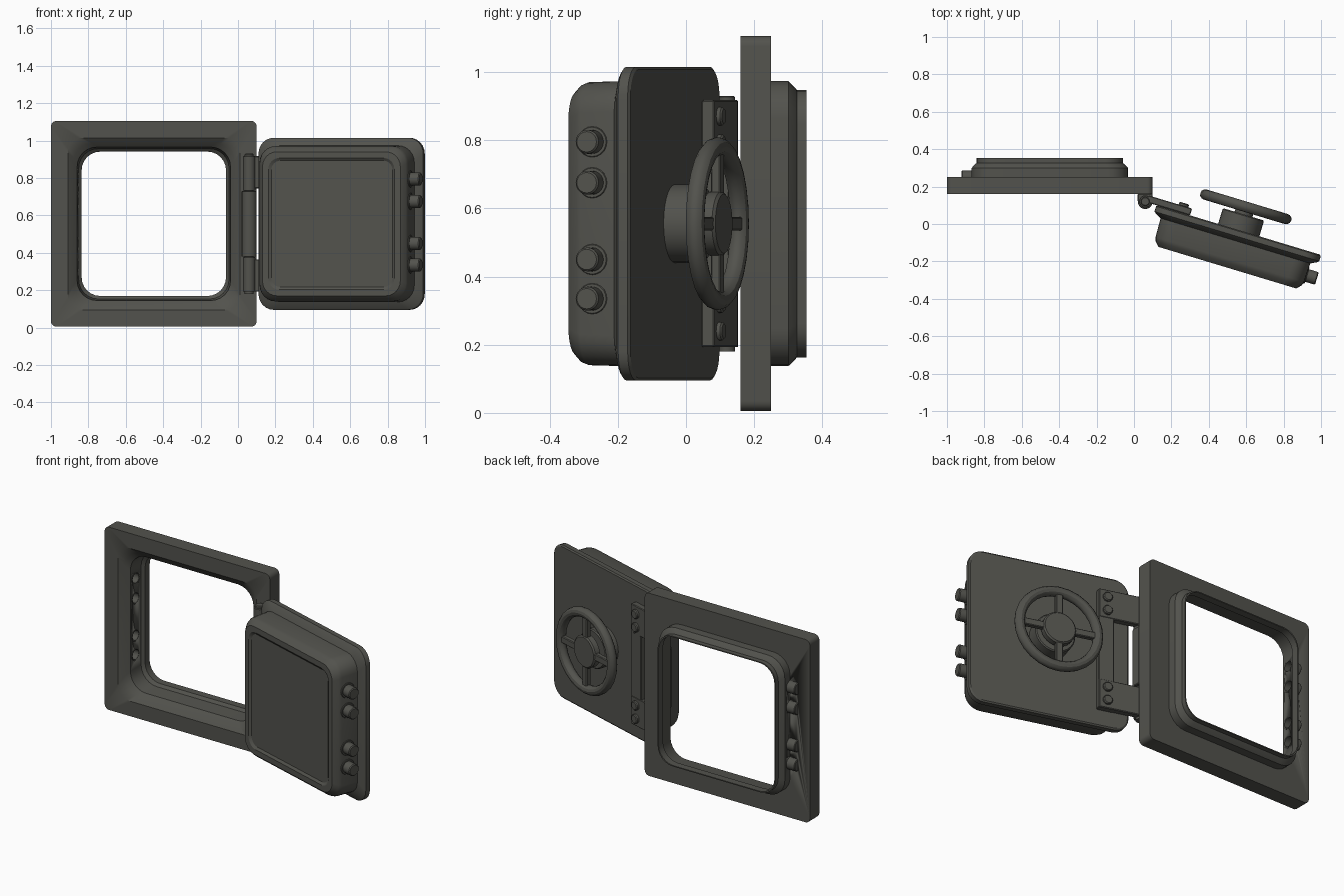
import bpy, bmesh, math
from mathutils import Matrix, Vector

cube = bpy.data.objects.get("Cube")
if cube:
    bpy.data.objects.remove(cube, do_unlink=True)

mat = bpy.data.materials.new("dark olive steel")
mat.use_nodes = True
colour = (0.085, 0.085, 0.074, 1)
mat.diffuse_color = colour
mat.node_tree.nodes["Principled BSDF"].inputs["Base Color"].default_value = colour

MID_Z = 0.555
FRAME = Matrix.Translation((-0.45, 0, MID_Z))
# Swung-open door: local x along the door, local y out of its back
DOOR = Matrix.Translation((0.56, -0.0325, MID_Z)) @ Matrix.Rotation(math.radians(-16.8), 4, "Z")
BOLT_HEIGHTS = [z - MID_Z for z in (0.335, 0.45, 0.675, 0.795)]


def finish(name, bm, place, smooth=30):
    bmesh.ops.recalc_face_normals(bm, faces=bm.faces)
    mesh = bpy.data.meshes.new(name)
    bm.to_mesh(mesh)
    bm.free()
    mesh.transform(place)
    mesh.materials.append(mat)
    obj = bpy.data.objects.new(name, mesh)
    bpy.context.collection.objects.link(obj)
    if smooth:
        bpy.ops.object.select_all(action="DESELECT")
        obj.select_set(True)
        bpy.context.view_layer.objects.active = obj
        bpy.ops.object.shade_smooth_by_angle(angle=math.radians(smooth))
    return obj


def rounded_square(half, radius, y, steps=6):
    pts = []
    c = half - radius
    for q, (sx, sz) in enumerate([(1, 1), (-1, 1), (-1, -1), (1, -1)]):
        for i in range(steps + 1):
            a = math.pi / 2 * (q + i / steps)
            pts.append((sx * c + radius * math.cos(a), y, sz * c + radius * math.sin(a)))
    return pts


def loft(name, profile, place, closed):
    """Skin rounded squares given as (half size, corner radius, y)."""
    bm = bmesh.new()
    rings = [[bm.verts.new(p) for p in rounded_square(*row)] for row in profile]
    pairs = list(zip(rings, rings[1:]))
    if closed:
        pairs.append((rings[-1], rings[0]))
    else:
        bm.faces.new(rings[0])
        bm.faces.new(rings[-1])
    for a, b in pairs:
        for i in range(len(a)):
            j = (i + 1) % len(a)
            bm.faces.new((a[i], a[j], b[j], b[i]))
    return finish(name, bm, place)


def lathe(name, profile, place, axis, origin, sides=20):
    """Spin (radius, distance) points around an axis."""
    bm = bmesh.new()
    vs = [bm.verts.new((r, 0, d)) for r, d in profile]
    edges = [bm.edges.new(pair) for pair in zip(vs, vs[1:])]
    bmesh.ops.spin(bm, geom=vs + edges, cent=(0, 0, 0), axis=(0, 0, 1),
                   angle=math.tau, steps=sides, use_duplicate=False)
    bmesh.ops.remove_doubles(bm, verts=bm.verts, dist=0.0001)
    turn = Vector((0, 0, 1)).rotation_difference(Vector(axis)).to_matrix().to_4x4()
    return finish(name, bm, place @ Matrix.Translation(origin) @ turn)


def rod(name, radius, length, place, axis, origin, bevel=0.004, sides=20):
    return lathe(name, [(0, 0), (radius, 0), (radius, length - bevel),
                        (radius - bevel, length), (0, length)], place, axis, origin, sides)


def box(name, lo, hi, place):
    bm = bmesh.new()
    bmesh.ops.create_cube(bm, size=1)
    for v in bm.verts:
        v.co = [lo[i] + (v.co[i] + 0.5) * (hi[i] - lo[i]) for i in range(3)]
    bmesh.ops.bevel(bm, geom=bm.edges[:], offset=0.004, segments=1, affect="EDGES")
    return finish(name, bm, place, 0)


# Door frame: square plate, hollow collar and rear lip
frame = loft("door_frame", [
    (0.55, 0.03, 0.16), (0.55, 0.03, 0.25), (0.418, 0.11, 0.25), (0.418, 0.11, 0.3),
    (0.397, 0.1, 0.322), (0.392, 0.1, 0.325), (0.392, 0.1, 0.353), (0.386, 0.1, 0.353),
    (0.386, 0.1, 0.31), (0.402, 0.105, 0.295), (0.41, 0.105, 0.205), (0.43, 0.1, 0.185),
    (0.46, 0.08, 0.16)], FRAME, True)

# Bolt sockets: holes through the collar, each backed by a closed cup
SOCKET_Y = 0.25
for z in BOLT_HEIGHTS:
    cutter = rod("socket_cutter", 0.03, 0.11, FRAME, (-1, 0, 0), (-0.35, SOCKET_Y, z), 0)
    cutter.hide_render = True
    cut = frame.modifiers.new("socket_hole", "BOOLEAN")
    cut.operation, cut.object, cut.solver = "DIFFERENCE", cutter, "EXACT"
    graph = bpy.context.evaluated_depsgraph_get()
    frame_mesh = bpy.data.meshes.new_from_object(frame.evaluated_get(graph))
    frame.modifiers.clear()
    frame.data = frame_mesh
    bpy.data.objects.remove(cutter, do_unlink=True)
    lathe("bolt_socket", [(0, 0.05), (0.029, 0.05), (0.029, 0), (0.036, 0),
                          (0.036, 0.062), (0.032, 0.066), (0, 0.066)],
          FRAME, (-1, 0, 0), (-0.406, SOCKET_Y, z))

# Door: flange at the back, plug body, chamfered front with sunken panel
loft("door_panel", [
    (0.452, 0.08, 0), (0.46, 0.085, -0.006), (0.46, 0.085, -0.035), (0.45, 0.085, -0.044),
    (0.418, 0.09, -0.06), (0.415, 0.09, -0.165), (0.408, 0.09, -0.185), (0.385, 0.08, -0.21),
    (0.352, 0.06, -0.21), (0.338, 0.05, -0.2)], DOOR, False)

# Locking bolts with collars on the free edge
for z in BOLT_HEIGHTS:
    rod("locking_bolt", 0.035, 0.075, DOOR, (1, 0, 0), (0.4, -0.127, z), 0.005)
    rod("bolt_collar", 0.045, 0.02, DOOR, (1, 0, 0), (0.4, -0.127, z), 0.002)

# Hand wheel on the back of the door
WHEEL_Y = 0.13
rod("wheel_base", 0.115, 0.088, DOOR, (0, 1, 0), (0, 0, 0), 0.006, 28)
rod("wheel_shaft", 0.05, 0.06, DOOR, (0, 1, 0), (0, 0.08, 0))
rod("wheel_hub", 0.095, 0.04, DOOR, (0, 1, 0), (0, 0.11, 0), 0.008, 28)
rim = [(0.226 + 0.028 * math.cos(math.tau * i / 12), 0.028 * math.sin(math.tau * i / 12))
       for i in range(13)]
lathe("wheel_rim", rim, DOOR, (0, 1, 0), (0, WHEEL_Y, 0), 28)
for k in range(4):
    turn = Matrix.Rotation(k * math.pi / 2, 4, "Y")
    box("wheel_spoke", (0.07, WHEEL_Y - 0.015, -0.02), (0.215, WHEEL_Y + 0.015, 0.02), DOOR @ turn)

# Hinge strap: spine with an arm at each end, bolted to the door
box("hinge_spine", (-0.36, -0.002, -0.362), (-0.272, 0.036, 0.36), DOOR)
for side in (-1, 1):
    low, high = sorted((side * 0.19, side * 0.362))
    box("hinge_arm", (-0.515, 0, low), (-0.272, 0.038, high), DOOR)
    for z in (0.235, 0.315):
        rod("strap_bolt", 0.027, 0.02, DOOR, (0, 1, 0), (-0.32, 0.034, side * z), 0.005, 12)

# Hinge barrel: fixed middle knuckle, moving end knuckles and the pin
PIN = Matrix.Translation((0.06, 0.12, MID_Z))
UP = (0, 0, 1)
rod("middle_knuckle", 0.04, 0.35, PIN, UP, (0, 0, -0.175), 0.003)
box("knuckle_bracket", (-0.04, 0, -0.175), (0.04, 0.042, 0.175), PIN)
for z in (-0.362, 0.178):
    rod("end_knuckle", 0.033, 0.184, PIN, UP, (0, 0, z), 0.003)
rod("hinge_pin", 0.024, 0.75, PIN, UP, (0, 0, -0.375), 0.004)
